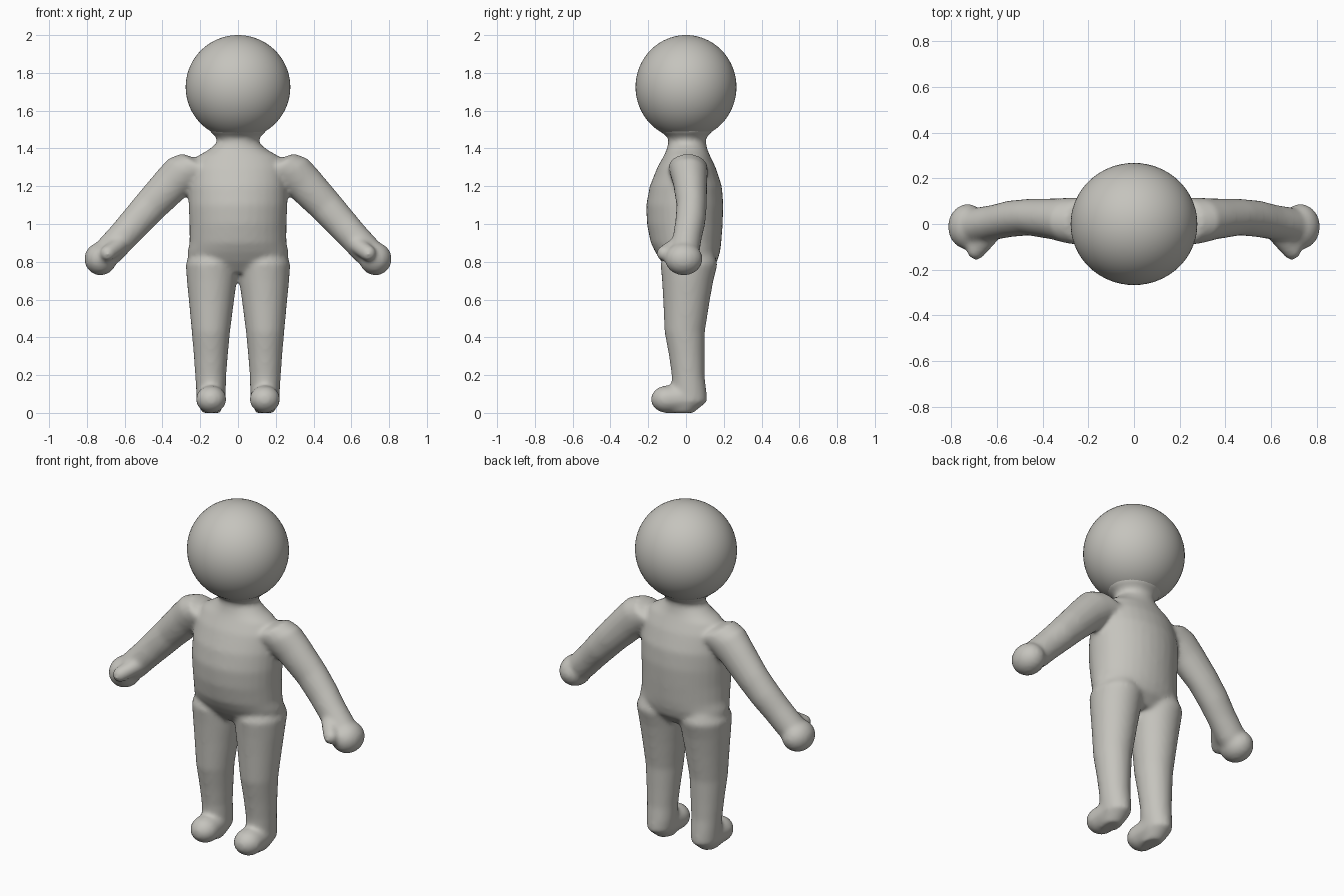
import bpy, bmesh, math
from mathutils import Vector, Matrix

if "Cube" in bpy.data.objects:
    bpy.data.objects.remove(bpy.data.objects["Cube"])

SIDES = 32
skin = bpy.data.materials.new("warm grey")
skin.diffuse_color = (0.56, 0.55, 0.51, 1)
skin.use_nodes = True
skin.node_tree.nodes["Principled BSDF"].inputs["Base Color"].default_value = skin.diffuse_color


def loft(bm, rings, u, v):
    """Closed tube through elliptical rings: (centre, radius along u, radius along v)."""
    loops = []
    for c, ru, rv in rings:
        loops.append([bm.verts.new(Vector(c) + u * (ru * math.cos(a)) + v * (rv * math.sin(a)))
                      for a in (2 * math.pi * i / SIDES for i in range(SIDES))])
    for a, b in zip(loops, loops[1:]):
        for i in range(SIDES):
            j = (i + 1) % SIDES
            bm.faces.new((a[i], a[j], b[j], b[i]))
    bm.faces.new(loops[0])
    bm.faces.new(loops[-1])


def upright(bm, rows):
    """Horizontal rings from rows of (z, x min, x max, y front, y back)."""
    loft(bm, [(((x0 + x1) / 2, (y0 + y1) / 2, z), (x1 - x0) / 2, (y1 - y0) / 2)
              for z, x0, x1, y0, y1 in rows], Vector((1, 0, 0)), Vector((0, 1, 0)))


def ball(bm, centre, radii, turn=Matrix()):
    m = Matrix.Translation(centre) @ turn @ Matrix.Diagonal((*radii, 1))
    bmesh.ops.create_uvsphere(bm, u_segments=32, v_segments=20, radius=1, matrix=m)


def finish(bm, name):
    bmesh.ops.recalc_face_normals(bm, faces=bm.faces)
    me = bpy.data.meshes.new(name)
    bm.to_mesh(me)
    bm.free()
    me.materials.append(skin)
    me.polygons.foreach_set("use_smooth", [True] * len(me.polygons))
    ob = bpy.data.objects.new(name, me)
    bpy.context.collection.objects.link(ob)
    return ob


# Head
bm = bmesh.new()
bmesh.ops.create_uvsphere(bm, u_segments=64, v_segments=40, radius=1,
                          matrix=Matrix.Translation((0, 0, 1.725)) @ Matrix.Diagonal((0.277, 0.267, 0.275, 1)))
finish(bm, "head")

# Torso and neck
bm = bmesh.new()
torso = [(0.74, 0.19, -0.08, 0.11), (0.80, 0.265, -0.13, 0.165), (0.85, 0.268, -0.162, 0.18),
         (0.90, 0.257, -0.187, 0.187), (1.00, 0.257, -0.207, 0.194), (1.10, 0.262, -0.211, 0.198),
         (1.20, 0.262, -0.192, 0.19), (1.30, 0.25, -0.152, 0.157), (1.36, 0.215, -0.118, 0.128),
         (1.39, 0.16, -0.104, 0.115), (1.43, 0.11, -0.093, 0.105), (1.46, 0.115, -0.097, 0.108),
         (1.49, 0.15, -0.138, 0.142), (1.55, 0.16, -0.15, 0.15)]
upright(bm, [(z, -x, x, y0, y1) for z, x, y0, y1 in torso])

# Arms, hands, legs and feet: built on the right, then mirrored
half = bmesh.new()
arm = [((0.13, 0.01, 1.27), 0.11, 0.10), ((0.215, 0.01, 1.30), 0.11, 0.105),
       ((0.285, 0.015, 1.272), 0.112, 0.10), ((0.35, 0.022, 1.215), 0.102, 0.09),
       ((0.46, 0.03, 1.10), 0.092, 0.08), ((0.54, 0.023, 1.012), 0.086, 0.08),
       ((0.61, 0.008, 0.935), 0.081, 0.077), ((0.68, -0.005, 0.86), 0.08, 0.078),
       ((0.73, -0.01, 0.81), 0.07, 0.07)]
loft(half, arm, Vector((0.745, 0, 0.667)), Vector((0, 1, 0)))
ball(half, (0.728, -0.012, 0.815), (0.086, 0.10, 0.087))
for k in range(6):  # thumb
    t = k / 5
    ball(half, Vector((0.635, -0.05, 0.885)).lerp((0.69, -0.115, 0.845), t), [0.045 - 0.003 * t] * 3)
leg = [(0.86, 0.05, 0.24, -0.10, 0.14), (0.79, 0.00, 0.277, -0.135, 0.168),
       (0.70, 0.006, 0.271, -0.127, 0.145), (0.60, 0.02, 0.261, -0.121, 0.127),
       (0.43, 0.042, 0.245, -0.114, 0.10), (0.30, 0.054, 0.234, -0.09, 0.098),
       (0.20, 0.062, 0.227, -0.076, 0.098), (0.12, 0.064, 0.222, -0.075, 0.108),
       (0.06, 0.07, 0.218, -0.075, 0.112), (0.0, 0.095, 0.19, -0.09, 0.04)]
upright(half, leg)
loft(half, [((0.142, 0.02, 0.08), 0.075, 0.078), ((0.142, -0.10, 0.072), 0.08, 0.072)],
     Vector((1, 0, 0)), Vector((0, 0, 1)))
ball(half, (0.142, -0.10, 0.072), (0.081, 0.086, 0.073))
tmp = bpy.data.meshes.new("limb_half")
half.to_mesh(tmp)
half.free()
bm.from_mesh(tmp)
tmp.transform(Matrix.Diagonal((-1, 1, 1, 1)))
bm.from_mesh(tmp)
bpy.data.meshes.remove(tmp)

# Fuse everything into one soft skin
body = finish(bm, "body")
fuse = body.modifiers.new("fuse", 'REMESH')
fuse.mode = 'VOXEL'
fuse.voxel_size = 0.012
fuse.use_smooth_shade = True
soft = body.modifiers.new("soften", 'SMOOTH')
soft.factor = 0.5
soft.iterations = 10
